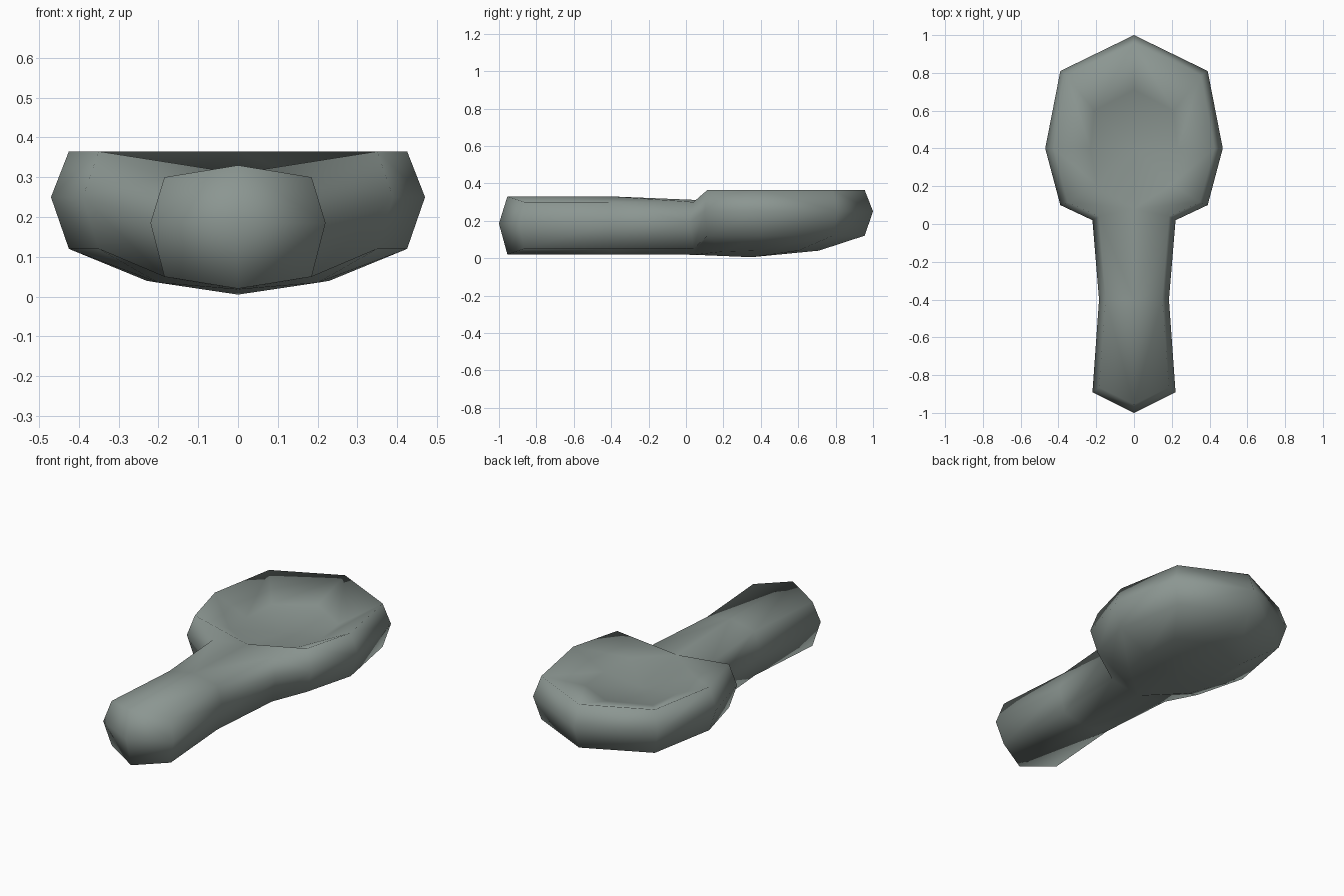
import bpy, bmesh

if "Cube" in bpy.data.objects:
    bpy.data.objects.remove(bpy.data.objects["Cube"])

# Half outline, from bowl tip round to handle end: outer x, y, mid z, inset x, y, top z, bottom z
outline = [
    (0, 1.0, .25, 0, .955, .365, .12),
    (.39, .81, .25, .355, .785, .365, .12),
    (.47, .40, .25, .425, .40, .365, .12),
    (.39, .10, .25, .35, .115, .365, .12),
    (.22, .02, .19, .185, .04, .30, .05),
    (.185, -.40, .185, .15, -.40, .30, .05),
    (.22, -.89, .185, .185, -.865, .30, .05),
    (0, -1.0, .185, 0, -.955, .33, .02),
]
# Inner points: bowl ring (tip, back, side, front), bowl centre, neck, handle middle
inner_top = [(0, .71, .29), (.21, .60, .28), (.23, .40, .275), (.2, .21, .29),
             (0, .40, .25), (0, .08, .31), (0, -.40, .33)]
inner_bottom = [(0, .71, .04), (.22, .60, .04), (.23, .38, .04), (.2, .2, .035),
                (0, .35, .005), (0, .04, .018), (0, -.40, .02)]

bm = bmesh.new()
mid = [bm.verts.new((p[0], p[1], p[2])) for p in outline]


def skin(zi, inner):
    """Side band from the outline to an inset ring, then the surface inside it."""
    r = [bm.verts.new((p[3], p[4], p[zi])) for p in outline]
    i = [bm.verts.new(p) for p in inner]
    tip, back, side, front, centre, neck, handle = i
    for k in range(7):
        bm.faces.new((mid[k], mid[k + 1], r[k + 1], r[k]))
    for k in range(3):
        bm.faces.new((r[k], r[k + 1], i[k + 1], i[k]))
        bm.faces.new((i[k], i[k + 1], centre))
    bm.faces.new((front, neck, centre))
    bm.faces.new((r[3], r[4], neck, front))
    bm.faces.new((r[4], r[5], handle, neck))
    bm.faces.new((r[5], r[6], r[7], handle))


skin(5, inner_top)
skin(6, inner_bottom)

# Mirror the half and close it
bmesh.ops.mirror(bm, geom=bm.verts[:] + bm.edges[:] + bm.faces[:], axis='X', merge_dist=.0005)
bmesh.ops.remove_doubles(bm, verts=bm.verts[:], dist=.0005)
bmesh.ops.recalc_face_normals(bm, faces=bm.faces[:])
for f in bm.faces:
    f.smooth = True

mesh = bpy.data.meshes.new("spoon_paddle")
bm.to_mesh(mesh)
bm.free()
obj = bpy.data.objects.new("spoon_paddle", mesh)
bpy.context.collection.objects.link(obj)

mat = bpy.data.materials.new("grey_green")
mat.diffuse_color = (.26, .305, .285, 1)
mat.use_nodes = True
mat.node_tree.nodes["Principled BSDF"].inputs["Base Color"].default_value = mat.diffuse_color
mesh.materials.append(mat)
